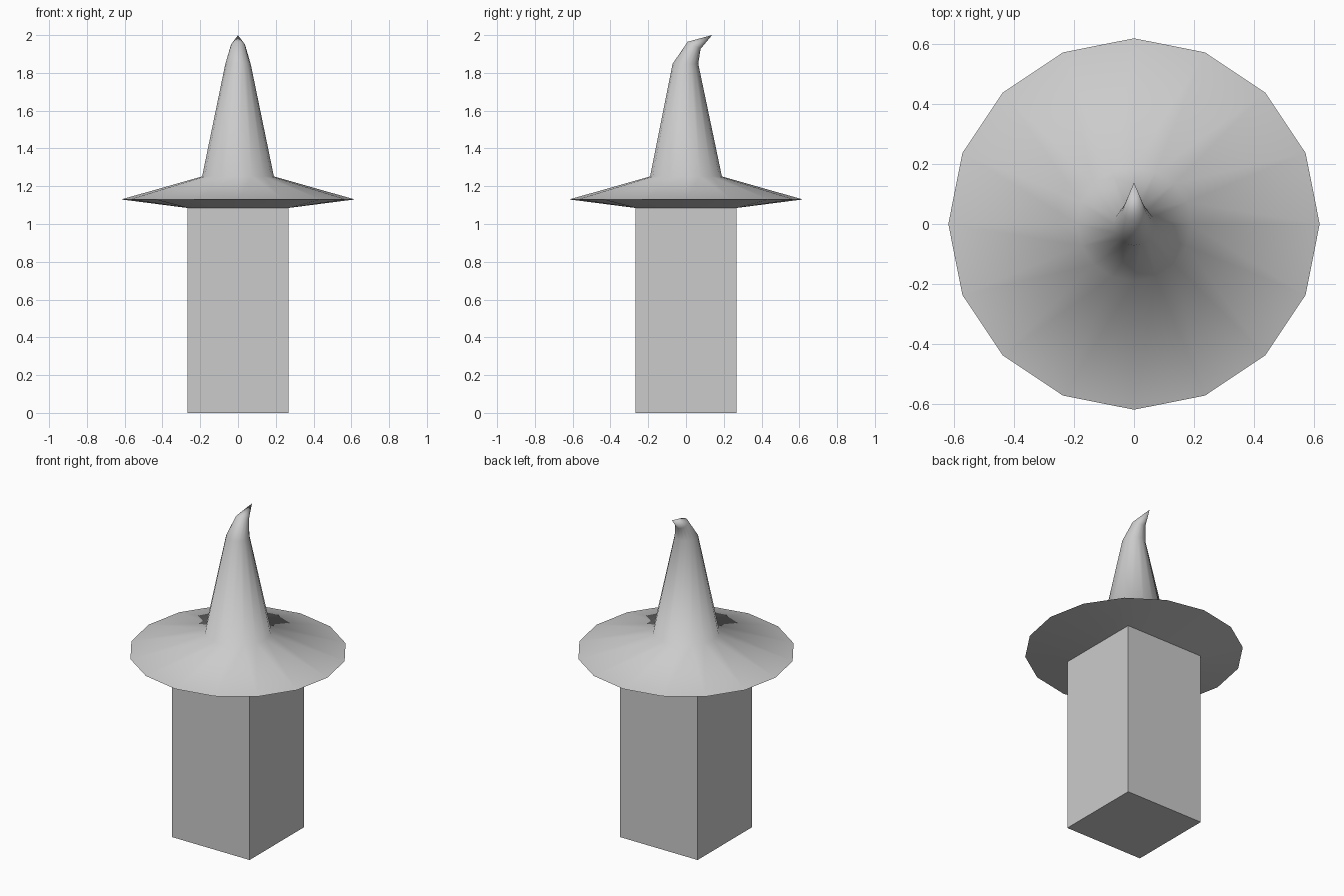
import bpy, bmesh
from math import sin, cos, pi, radians

if "Cube" in bpy.data.objects:
    bpy.data.objects.remove(bpy.data.objects["Cube"])

N = 16
HALF = 0.268


def circle(r, z):
    return [(r * cos(2 * pi * i / N), r * sin(2 * pi * i / N), z) for i in range(N)]


def oval(rx, cy, ry, z, tilt=0.0):
    return [(rx * cos(2 * pi * i / N), cy + ry * sin(2 * pi * i / N),
             z + tilt * sin(2 * pi * i / N)) for i in range(N)]


def square(z):
    pts = []
    for i in range(N):
        c, s = cos(2 * pi * i / N), sin(2 * pi * i / N)
        k = HALF / max(abs(c), abs(s))
        pts.append((c * k, s * k, z))
    return pts


def skin(name, rings, tip=None, cap_bottom=False, angle=70):
    bm = bmesh.new()
    rows = [[bm.verts.new(p) for p in ring] for ring in rings]
    for a, b in zip(rows, rows[1:]):
        for i in range(N):
            j = (i + 1) % N
            bm.faces.new((a[i], a[j], b[j], b[i]))
    if tip:
        t = bm.verts.new(tip)
        for i in range(N):
            bm.faces.new((rows[-1][i], rows[-1][(i + 1) % N], t))
    if cap_bottom:
        bm.faces.new(rows[0][::-1])
    me = bpy.data.meshes.new(name)
    bm.to_mesh(me)
    bm.free()
    ob = bpy.data.objects.new(name, me)
    bpy.context.collection.objects.link(ob)
    bpy.ops.object.select_all(action='DESELECT')
    ob.select_set(True)
    bpy.context.view_layer.objects.active = ob
    bpy.ops.object.shade_smooth_by_angle(angle=radians(angle))
    return ob


# square post, open where it meets the hat
skin("post", [square(0.0), square(1.085)], cap_bottom=True)

# pointed hat: underside, brim edge, crown and bent tip
skin("pointed_hat",
     [square(1.085),
      circle(0.618, 1.13),
      circle(0.19, 1.252),
      oval(0.067, -0.003, 0.068, 1.848),
      oval(0.038, 0.043, 0.034, 1.946, -0.019)],
     tip=(0, 0.138, 2.0))
